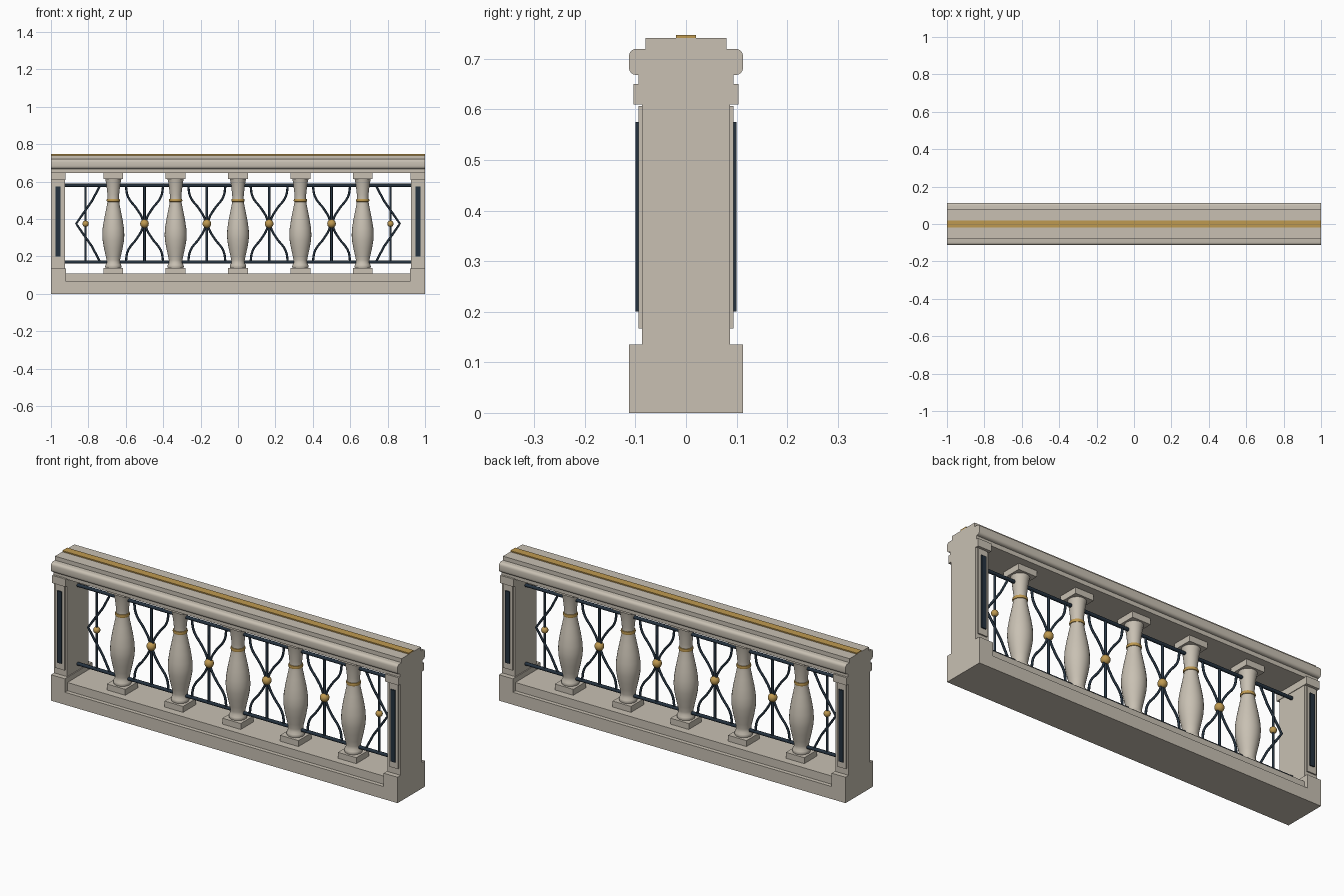
import bpy, bmesh, math
from mathutils import Vector

if "Cube" in bpy.data.objects:
    bpy.data.objects.remove(bpy.data.objects["Cube"], do_unlink=True)


def material(name, rgb):
    m = bpy.data.materials.new(name)
    m.use_nodes = True
    m.diffuse_color = (*rgb, 1)
    m.node_tree.nodes["Principled BSDF"].inputs["Base Color"].default_value = (*rgb, 1)
    return m


STONE = material("warm limestone", (0.58, 0.53, 0.45))
IRON = material("dark blue iron", (0.018, 0.032, 0.05))
GOLD = material("aged gold", (0.52, 0.32, 0.08))


def finish(bm, name, mat, smooth=False):
    bmesh.ops.recalc_face_normals(bm, faces=bm.faces)
    mesh = bpy.data.meshes.new(name)
    bm.to_mesh(mesh)
    bm.free()
    mesh.materials.append(mat)
    ob = bpy.data.objects.new(name, mesh)
    bpy.context.collection.objects.link(ob)
    if smooth:
        select(ob)
        bpy.ops.object.shade_smooth_by_angle(angle=math.radians(40))
    return ob


def select(ob):
    bpy.ops.object.select_all(action='DESELECT')
    ob.select_set(True)
    bpy.context.view_layer.objects.active = ob


def box(name, mat, x0, x1, y0, y1, z0, z1, round_edge=0):
    bm = bmesh.new()
    bmesh.ops.create_cube(bm, size=1)
    for v in bm.verts:
        v.co = Vector((x1 if v.co.x > 0 else x0, y1 if v.co.y > 0 else y0,
                       z1 if v.co.z > 0 else z0))
    if round_edge:
        # round only the edges running along the length
        long_edges = [e for e in bm.edges if abs(e.verts[0].co.x - e.verts[1].co.x) > 0.01]
        bmesh.ops.bevel(bm, geom=long_edges, offset=round_edge, segments=4,
                        profile=0.5, affect='EDGES')
    return finish(bm, name, mat, round_edge > 0)


def lathe(name, mat, profile, x, sides=24):
    bm = bmesh.new()
    rings = []
    for r, z in profile:
        rings.append([bm.verts.new((x + r * math.cos(a), r * math.sin(a), z))
                      for a in (math.tau * i / sides for i in range(sides))])
    for low, high in zip(rings, rings[1:]):
        for i in range(sides):
            j = (i + 1) % sides
            bm.faces.new((low[i], low[j], high[j], high[i]))
    bm.faces.new(rings[0])
    bm.faces.new(rings[-1])
    return finish(bm, name, mat, True)


def bar(name, points, radius, smooth_path=False):
    cu = bpy.data.curves.new(name, 'CURVE')
    cu.dimensions = '3D'
    cu.bevel_depth = radius
    cu.bevel_resolution = 2
    cu.use_fill_caps = True
    cu.resolution_u = 5
    sp = cu.splines.new('BEZIER')
    sp.bezier_points.add(len(points) - 1)
    for p, (x, z) in zip(sp.bezier_points, points):
        p.co = (x, 0, z)
        p.handle_left_type = p.handle_right_type = 'AUTO' if smooth_path else 'VECTOR'
    cu.materials.append(IRON)
    ob = bpy.data.objects.new(name, cu)
    bpy.context.collection.objects.link(ob)
    select(ob)
    bpy.ops.object.convert(target='MESH')
    bpy.ops.object.shade_smooth_by_angle(angle=math.radians(50))


def ball(name, x, z, r):
    bm = bmesh.new()
    bmesh.ops.create_uvsphere(bm, u_segments=20, v_segments=12, radius=r)
    bmesh.ops.translate(bm, verts=bm.verts, vec=(x, 0, z))
    finish(bm, name, GOLD, True)


# Stepped base and moulded handrail
box("base_plinth", STONE, -0.925, 0.925, -0.113, 0.113, 0, 0.065)
box("base_step", STONE, -0.925, 0.925, -0.092, 0.092, 0.065, 0.108)
box("rail_soffit", STONE, -1, 1, -0.094, 0.094, 0.646, 0.67)
box("handrail", STONE, -1, 1, -0.113, 0.113, 0.668, 0.72, 0.015)
box("handrail_cap", STONE, -1, 1, -0.08, 0.08, 0.72, 0.741)
box("gold_inlay", GOLD, -1, 1, -0.02, 0.02, 0.741, 0.747)

# End posts with raised panels and iron insets on both faces
for side, s in (("right", -1), ("left", 1)):
    def post_box(part, mat, a, b, y0, y1, z0, z1):
        box(f"{side}_{part}", mat, min(a * s, b * s), max(a * s, b * s), y0, y1, z0, z1)
    post_box("post_plinth", STONE, 0.92, 1, -0.113, 0.113, 0, 0.135)
    post_box("post_shaft", STONE, 0.925, 1, -0.087, 0.087, 0.135, 0.646)
    post_box("post_capital", STONE, 0.922, 1, -0.104, 0.104, 0.61, 0.65)
    for face, f in (("front", -1), ("back", 1)):
        y = sorted((f * 0.085, f * 0.094))
        post_box(f"{face}_panel", STONE, 0.936, 0.989, *y, 0.167, 0.607)
        y = sorted((f * 0.092, f * 0.1))
        post_box(f"{face}_inset", IRON, 0.949, 0.975, *y, 0.2, 0.575)

# Turned balusters
BALUSTER = [(0.041, 0.137), (0.044, 0.146), (0.042, 0.155), (0.036, 0.165),
            (0.036, 0.18), (0.041, 0.205), (0.05, 0.245), (0.057, 0.285),
            (0.059, 0.315), (0.057, 0.35), (0.05, 0.395), (0.041, 0.44),
            (0.033, 0.48), (0.03, 0.505), (0.031, 0.53), (0.035, 0.565),
            (0.039, 0.595), (0.044, 0.617)]
RING = [(0.028, 0.491), (0.034, 0.493), (0.036, 0.5), (0.034, 0.507), (0.028, 0.509)]
for i in range(5):
    x = (i - 2) / 3
    box("baluster_foot", STONE, x - 0.053, x + 0.053, -0.053, 0.053, 0.108, 0.139)
    lathe("baluster", STONE, BALUSTER, x)
    lathe("baluster_collar", GOLD, RING, x)
    box("baluster_head", STONE, x - 0.053, x + 0.053, -0.053, 0.053, 0.615, 0.646)

# Iron rails and scrollwork
LOW, MID, HIGH = 0.17, 0.375, 0.58
for z in (LOW, HIGH):
    bar("iron_rail", [(-0.925, z), (0.925, z)], 0.009)
SWEEP = [(0.1, 1), (0.088, 0.7), (0.04, 0.38), (0.012, 0.14), (0.006, 0)]


def mirrored(half):
    # half runs from the top rail to mid height; repeat it downwards
    full = half + [(x, -t) for x, t in reversed(half[:-1])]
    return [(x, MID + t * (HIGH - MID)) for x, t in full]


for i in range(4):
    x = (i - 1.5) / 3
    bar("iron_upright", [(x, LOW), (x, HIGH)], 0.007)
    for s in (-1, 1):
        bar("iron_scroll", mirrored([(x + s * d, t) for d, t in SWEEP]), 0.006, True)
    ball("gold_boss", x, MID, 0.023)

# Half bays beside the posts
for s in (-1, 1):
    bar("end_upright", [(s * 0.815, LOW), (s * 0.815, HIGH)], 0.006)
    bar("end_chevron", mirrored([(s * 0.737, 1), (s * 0.78, 0.6), (s * 0.84, 0.18),
                                 (s * 0.865, 0)]), 0.006)
    ball("end_boss", s * 0.815, MID, 0.017)
